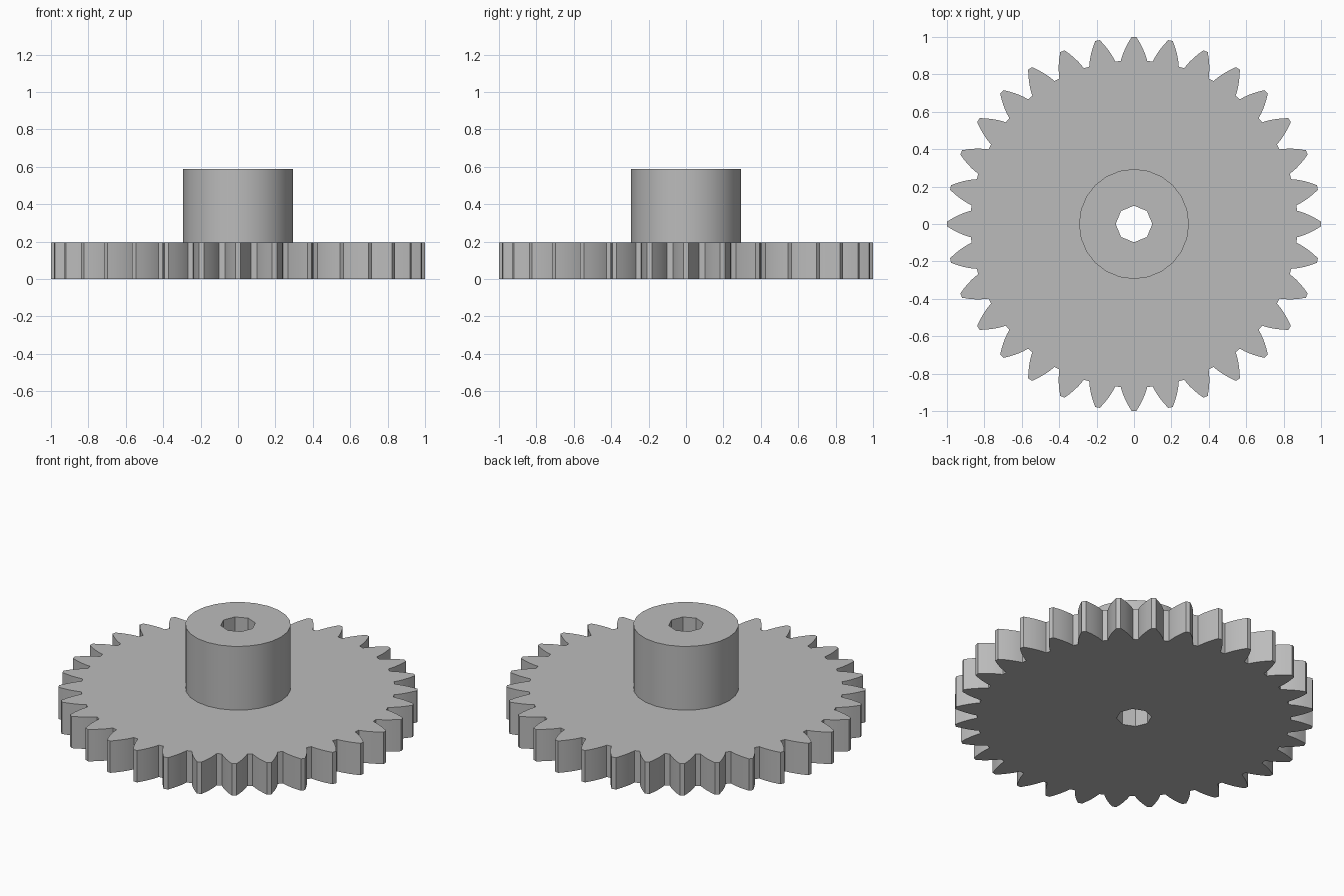
import bpy, bmesh
from math import pi, cos, sin, tan, acos, sqrt, radians

cube = bpy.data.objects.get("Cube")
if cube:
    bpy.data.objects.remove(cube, do_unlink=True)

# Gear proportions
TEETH = 32
OUTER_R, ROOT_R = 1.0, 0.8746
PITCH_R = OUTER_R * TEETH / (TEETH + 2)
PRESSURE = radians(28)
BASE_R = PITCH_R * cos(PRESSURE)
FACETS = 5
DISC_TOP, HUB_TOP = 0.196, 0.588
HUB_R, HUB_SIDES = 0.294, 24
BORE_R, BORE_SIDES = 0.098, 8

grey = bpy.data.materials.new("grey")
grey.use_nodes = True
grey.diffuse_color = (0.5, 0.5, 0.5, 1)
grey.node_tree.nodes["Principled BSDF"].inputs["Base Color"].default_value = (0.5, 0.5, 0.5, 1)


def polar(r, a):
    return (r * cos(a), r * sin(a))


def ring(r, sides):
    return [polar(r, 2 * pi * i / sides) for i in range(sides)]


def half_angle(r):
    """Half the angular width of an involute tooth at radius r."""
    a = acos(BASE_R / r)
    return pi / (2 * TEETH) + (tan(PRESSURE) - PRESSURE) - (tan(a) - a)


def gear_outline():
    # Even steps of roll angle along each tooth flank
    t0, t1 = (sqrt((r / BASE_R) ** 2 - 1) for r in (ROOT_R, OUTER_R))
    radii = [BASE_R * sqrt(1 + (t0 + (t1 - t0) * i / FACETS) ** 2) for i in range(FACETS + 1)]
    flank = [(r, half_angle(r)) for r in radii]
    tooth = [(r, -a) for r, a in flank] + flank[::-1]
    return [polar(r, a + 2 * pi * k / TEETH) for k in range(TEETH) for r, a in tooth]


def finish(bm, name):
    bmesh.ops.recalc_face_normals(bm, faces=bm.faces)
    mesh = bpy.data.meshes.new(name)
    bm.to_mesh(mesh)
    bm.free()
    mesh.materials.append(grey)
    obj = bpy.data.objects.new(name, mesh)
    bpy.context.collection.objects.link(obj)
    bpy.ops.object.select_all(action="DESELECT")
    obj.select_set(True)
    bpy.context.view_layer.objects.active = obj
    bpy.ops.object.shade_smooth_by_angle(angle=radians(30))
    return obj


# Toothed disc and hub as one solid, with the bore running right through
bm = bmesh.new()


def loop(points, z):
    verts = [bm.verts.new((x, y, z)) for x, y in points]
    return verts, [bm.edges.new((v, verts[i - 1])) for i, v in enumerate(verts)]


def wall(low, high):
    for i in range(len(low)):
        bm.faces.new((low[i - 1], low[i], high[i], high[i - 1]))


def cap(outer, inner):
    bmesh.ops.triangle_fill(bm, edges=outer + inner, use_beauty=True)


rim_low, rim_low_e = loop(gear_outline(), 0)
rim_high, rim_high_e = loop(gear_outline(), DISC_TOP)
hub_low, hub_low_e = loop(ring(HUB_R, HUB_SIDES), DISC_TOP)
hub_high, hub_high_e = loop(ring(HUB_R, HUB_SIDES), HUB_TOP)
bore_low, bore_low_e = loop(ring(BORE_R, BORE_SIDES), 0)
bore_high, bore_high_e = loop(ring(BORE_R, BORE_SIDES), HUB_TOP)

cap(rim_low_e, bore_low_e)
cap(rim_high_e, hub_low_e)
cap(hub_high_e, bore_high_e)
wall(rim_low, rim_high)
wall(hub_low, hub_high)
wall(bore_low, bore_high)
finish(bm, "gear_with_hub")
